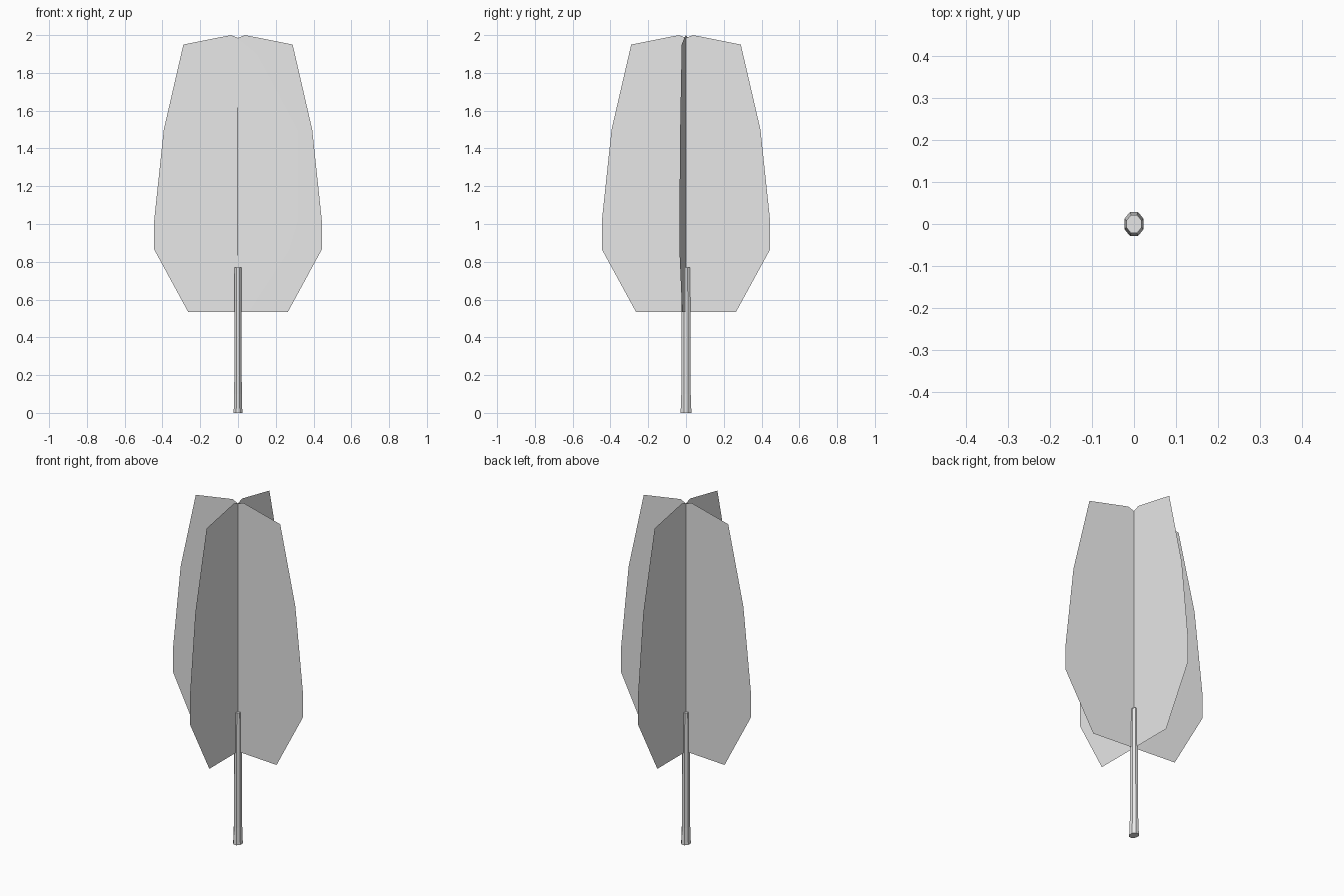
import bpy
import bmesh
import math

cube = bpy.data.objects.get("Cube")
if cube:
    bpy.data.objects.remove(cube, do_unlink=True)

# One plain colour for the whole tree
grey = bpy.data.materials.new("pale_grey")
grey.use_nodes = True
colour = (0.8, 0.8, 0.8, 1)
grey.diffuse_color = colour
grey.node_tree.nodes["Principled BSDF"].inputs["Base Color"].default_value = colour


def make_object(name, bm):
    mesh = bpy.data.meshes.new(name)
    bm.to_mesh(mesh)
    bm.free()
    mesh.materials.append(grey)
    obj = bpy.data.objects.new(name, mesh)
    bpy.context.collection.objects.link(obj)
    return obj


def foliage_card(name, half_outline, degrees):
    """Flat upright card through the trunk axis, mirrored about the axis."""
    bm = bmesh.new()
    turn = math.radians(degrees)
    for side in (1, -1):
        verts = [bm.verts.new((side * r * math.cos(turn), side * r * math.sin(turn), z))
                 for r, z in half_outline]
        bm.faces.new(verts if side > 0 else verts[::-1])
    bmesh.ops.remove_doubles(bm, verts=bm.verts, dist=0.0001)
    return make_object(name, bm)


# Crossed foliage cards, each with a narrower layer almost against it
wide = [(0, 0.535), (0.265, 0.535), (0.445, 0.865), (0.445, 1.02),
        (0.394, 1.5), (0.29, 1.95), (0.037, 2.0), (0, 1.985)]
narrow = [(0, 0.54), (0.06, 0.54), (0.27, 0.86), (0.315, 1.01),
          (0.315, 1.5), (0.1, 1.9), (0, 1.98)]
for label, angle in (("across", -4.5), ("lengthwise", 90)):
    foliage_card("foliage_" + label, wide, angle)
    foliage_card("inner_foliage_" + label, narrow, angle - 0.3)

# Eight-sided trunk, slightly oval and flared at the foot
bm = bmesh.new()
rings = []
for z, scale in ((0, 1.0), (0.1, 0.87), (0.77, 0.76)):
    ring = []
    for i in range(8):
        a = math.radians(22.5 + 45 * i)
        ring.append(bm.verts.new((0.025 * scale * math.cos(a),
                                  0.031 * scale * math.sin(a), z)))
    rings.append(ring)
for low, high in zip(rings, rings[1:]):
    for i in range(8):
        j = (i + 1) % 8
        bm.faces.new((low[i], low[j], high[j], high[i]))
bm.faces.new(rings[0][::-1])
bm.faces.new(rings[-1])
make_object("trunk", bm)
